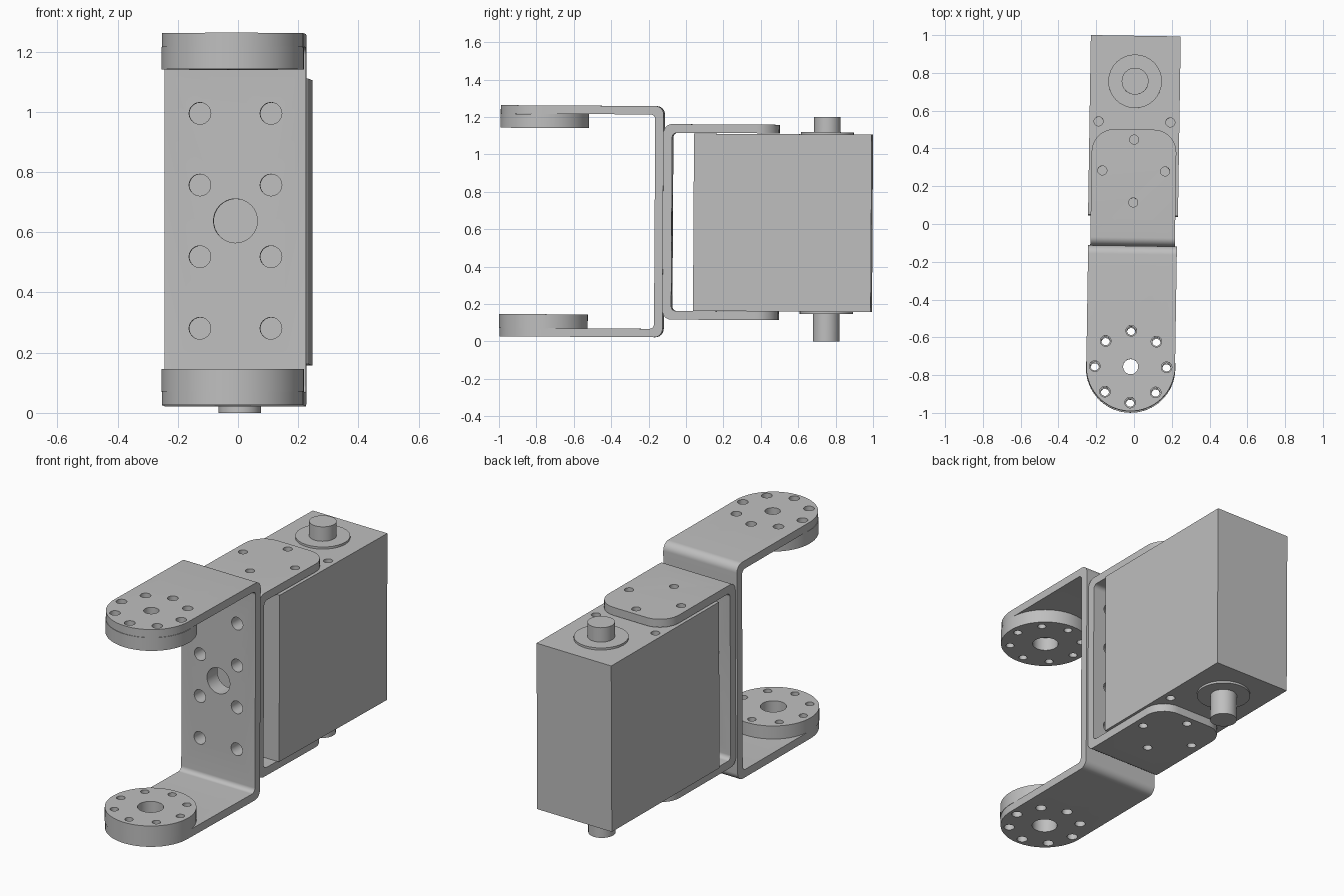
import bpy, bmesh
from math import pi, cos, sin, radians
from mathutils import Matrix, Vector

cube = bpy.data.objects.get("Cube")
if cube:
    bpy.data.objects.remove(cube)

grey = bpy.data.materials.new("plain grey")
grey.use_nodes = True
tone = (0.52, 0.52, 0.52, 1)
grey.diffuse_color = tone
grey.node_tree.nodes["Principled BSDF"].inputs["Base Color"].default_value = tone

# Whole assembly leans very slightly
LEAN = (Matrix.Translation((-0.006, -0.003, 0))
        @ Matrix.Rotation(-0.0155, 4, "Z") @ Matrix.Rotation(-0.006, 4, "X"))


def make(name, bm):
    bmesh.ops.recalc_face_normals(bm, faces=bm.faces)
    mesh = bpy.data.meshes.new(name)
    bm.to_mesh(mesh)
    bm.free()
    mesh.materials.append(grey)
    ob = bpy.data.objects.new(name, mesh)
    bpy.context.scene.collection.objects.link(ob)
    return ob


def prism(name, points, offset):
    bm = bmesh.new()
    face = bm.faces.new([bm.verts.new(p) for p in points])
    top = bmesh.ops.extrude_face_region(bm, geom=[face])["geom"]
    verts = [v for v in top if isinstance(v, bmesh.types.BMVert)]
    bmesh.ops.translate(bm, verts=verts, vec=offset)
    return make(name, bm)


def arc(cx, cy, r, start, end, n=10):
    steps = [radians(start + (end - start) * i / n) for i in range(n + 1)]
    return [(cx + r * cos(a), cy + r * sin(a)) for a in steps]


# Several cylinders in one mesh: (centre, radius, length, axis)
def rods(name, specs):
    bm = bmesh.new()
    for centre, r, length, axis in specs:
        m = Matrix.Translation(centre)
        if axis == "Y":
            m = m @ Matrix.Rotation(pi / 2, 4, "X")
        bmesh.ops.create_cone(bm, cap_ends=True, segments=64 if r > 0.2 else 32,
                              radius1=r, radius2=r, depth=length, matrix=m)
    return make(name, bm)


def combine(ob, tool, operation):
    mod = ob.modifiers.new("cut", "BOOLEAN")
    mod.operation, mod.solver, mod.object = operation, "EXACT", tool
    bpy.context.view_layer.update()
    result = ob.evaluated_get(bpy.context.evaluated_depsgraph_get())
    mesh = bpy.data.meshes.new_from_object(result)
    ob.modifiers.clear()
    ob.data = mesh
    bpy.data.objects.remove(tool)


# C-shaped strip in the YZ plane, arms reaching from the web towards `way`,
# then trimmed to a plan outline
def bracket(name, web, way, low, high, thick, r_out, r_in, half, outline):
    tip = web + way * 2
    prof = [(tip, low)]
    c = web + way * r_out
    a, b = (270, 180) if way > 0 else (-90, 0)
    prof += arc(c, low + r_out, r_out, a, b)
    prof += arc(c, high - r_out, r_out, b, 2 * b - a)
    prof += [(tip, high), (tip, high - thick)]
    c = web + way * (thick + r_in)
    prof += arc(c, high - thick - r_in, r_in, 2 * b - a, b)
    prof += arc(c, low + thick + r_in, r_in, b, a)
    prof += [(tip, low + thick)]
    ob = prism(name, [(-half, y, z) for y, z in prof], (2 * half, 0, 0))
    plan = prism("plan", [(x, y, -1) for x, y in outline], (0, 0, 4))
    combine(ob, plan, "INTERSECT")
    return ob


# Holes shared by both webs
MID = 0.637
web_holes = [((0, -0.12, MID), 0.073, 0.2, "Y")]
for x in (-0.118, 0.118):
    for dz in (-0.357, -0.119, 0.119, 0.357):
        web_holes.append(((x, -0.12, MID + dz), 0.036, 0.2, "Y"))

HORN = -0.76
ring = [(0.19 * cos(i * pi / 4), HORN + 0.19 * sin(i * pi / 4)) for i in range(8)]
parts = []

# Front bracket with round arm ends
W = 0.235
outline = [(W, -0.05), (-W, -0.05)] + arc(0, HORN, W, 180, 360, 32)
front = bracket("front_bracket", -0.12, -1, 0.021, 1.257, 0.045, 0.045, 0.025,
                W + 0.0, [(x * 0.9999, y) for x, y in outline])
holes = web_holes + [((x, y, MID), 0.028, 2, "Z") for x, y in ring]
holes += [((0, HORN, 1.24), 0.04, 0.2, "Z"), ((0, HORN, 0.04), 0.067, 0.2, "Z")]
combine(front, rods("holes", holes), "DIFFERENCE")
parts.append(front)

# Round horn discs inside the front arms
for name, z in (("upper_horn", 1.174), ("lower_horn", 0.103)):
    horn = rods(name, [((0, HORN, z), 0.237, 0.075, "Z")])
    cuts = [((x, y, z), 0.022, 0.3, "Z") for x, y in ring]
    cuts.append(((0, HORN, z), 0.068, 0.3, "Z"))
    combine(horn, rods("holes", cuts), "DIFFERENCE")
    parts.append(horn)

# Rear bracket with rounded arm corners
V, END, R = 0.224, 0.497, 0.12
outline = ([(-V, -0.3), (V, -0.3)] + arc(V - R, END - R, R, 0, 90)
           + arc(R - V, END - R, R, 90, 180))
rear = bracket("rear_bracket", -0.12, 1, 0.116, 1.161, 0.046, 0.045, 0.025,
               V + 0.01, outline)
screws = [(0, 0.443), (-0.166, 0.277), (0.166, 0.277), (0, 0.11)]
combine(rear, rods("holes", web_holes + [((x, y, MID), 0.024, 2, "Z")
                                         for x, y in screws]), "DIFFERENCE")
parts.append(rear)

# Motor box with blind screw holes
B, LOW, HIGH = 0.238, 0.163, 1.111
box = [(-B, 0.043, LOW), (B, 0.043, LOW), (B, 0.993, LOW), (-B, 0.993, LOW)]
body = prism("motor_body", box, (0, 0, HIGH - LOW))
blind = [((x, 0.537, z), 0.024, 0.1, "Z") for x in (-0.19, 0.19) for z in (LOW, HIGH)]
combine(body, rods("holes", blind), "DIFFERENCE")
parts.append(body)

# Output shafts with raised collars
AXIS = 0.752
for side, z, tip in (("upper", HIGH, 1.204), ("lower", LOW, 0.005)):
    parts.append(rods(side + "_shaft", [((0, AXIS, (z + tip) / 2), 0.071,
                                        abs(tip - z) + 0.002, "Z")]))
    parts.append(rods(side + "_collar", [((0, AXIS, z), 0.142, 0.024, "Z")]))

for ob in parts:
    ob.data.transform(LEAN)
    bpy.ops.object.select_all(action="DESELECT")
    ob.select_set(True)
    bpy.context.view_layer.objects.active = ob
    bpy.ops.object.shade_smooth_by_angle(angle=radians(30))
